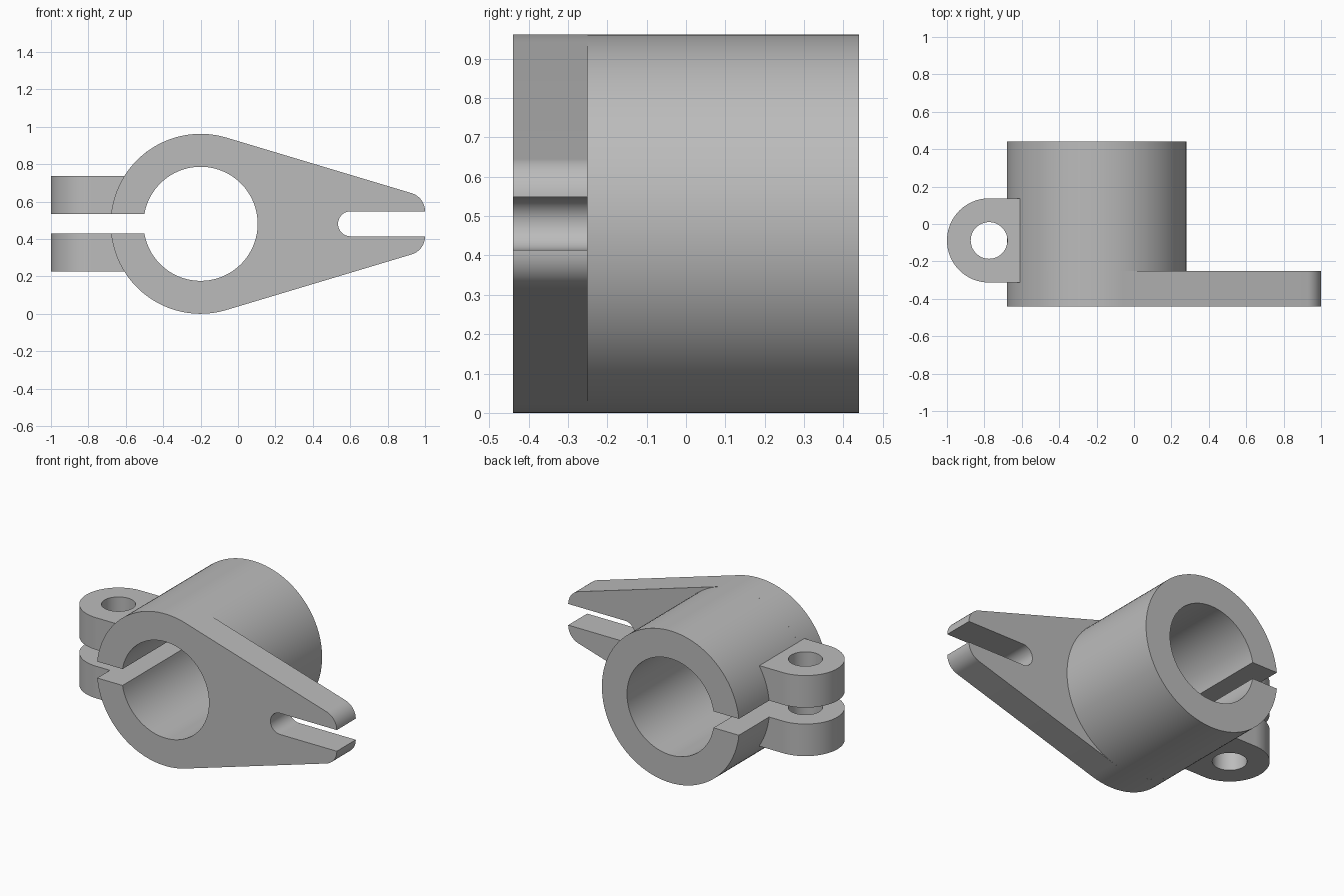
import bpy, bmesh, math
from mathutils import Vector

cube = bpy.data.objects.get("Cube")
if cube:
    bpy.data.objects.remove(cube, do_unlink=True)

metal = bpy.data.materials.new("light grey")
metal.use_nodes = True
metal.diffuse_color = (0.5, 0.5, 0.5, 1)
metal.node_tree.nodes["Principled BSDF"].inputs["Base Color"].default_value = (0.5, 0.5, 0.5, 1)

CX, CZ = -0.2, 0.481          # bore axis
R, BORE = 0.481, 0.305        # tube radii
SLIT, SLOT = 0.052, 0.067     # half widths of clamp slit and arm slot
FRONT, STEP, BACK = -0.44, -0.25, 0.44


def arc(cx, cy, r, start, end, n):
    angles = [start + (end - start) * i / n for i in range(n + 1)]
    return [(cx + r * math.cos(a), cy + r * math.sin(a)) for a in angles]


def mirrored(half):
    """Close an upper half outline with its reflection below the axis."""
    return half + [(u, -v) for u, v in reversed(half)]


def prism(name, loops, start, end, place):
    """Fill outlines (extra loops are holes) and extrude from start to end."""
    bm = bmesh.new()
    for loop in loops:
        verts = [bm.verts.new(place(u, v, start)) for u, v in loop]
        for a, b in zip(verts, verts[1:] + verts[:1]):
            bm.edges.new((a, b))
    bmesh.ops.remove_doubles(bm, verts=bm.verts[:], dist=1e-5)
    bmesh.ops.triangle_fill(bm, edges=bm.edges[:], use_beauty=True)
    bmesh.ops.dissolve_limit(bm, angle_limit=0.001, verts=[], edges=bm.edges[:])
    result = bmesh.ops.extrude_face_region(bm, geom=bm.faces[:], use_keep_orig=True)
    moved = [g for g in result["geom"] if isinstance(g, bmesh.types.BMVert)]
    shift = Vector(place(0, 0, end)) - Vector(place(0, 0, start))
    bmesh.ops.translate(bm, verts=moved, vec=shift)
    bmesh.ops.recalc_face_normals(bm, faces=bm.faces[:])
    mesh = bpy.data.meshes.new(name)
    bm.to_mesh(mesh)
    bm.free()
    mesh.materials.append(metal)
    obj = bpy.data.objects.new(name, mesh)
    bpy.context.collection.objects.link(obj)
    bpy.ops.object.select_all(action="DESELECT")
    obj.select_set(True)
    bpy.context.view_layer.objects.active = obj
    bpy.ops.object.shade_smooth_by_angle(angle=math.radians(30))
    return obj


def along_y(u, v, d):
    return (u, d, v + CZ)


def along_z(u, v, d):
    return (u, v, d)


# Split tube: outer and inner arcs leaving the clamp slit open
outer_a = math.pi - math.asin(SLIT / R)
inner_a = math.pi - math.asin(SLIT / BORE)
bore = arc(CX, 0, BORE, -inner_a, inner_a, 96)
prism("clamp_tube", [arc(CX, 0, R, outer_a, -outer_a, 96) + bore], STEP, BACK, along_y)

# Front flange: tangent arm with rounded tips and an open slot
tilt = math.radians(73.3)
nx, nz = math.cos(tilt), math.sin(tilt)
tip = (R - nx * (1 - CX) - nz * SLOT) / (1 - nx)
half = arc(CX, 0, R, outer_a, tilt, 40)
half += arc(1 - tip, SLOT, tip, tilt, 0, 12)
half += arc(0.535 + SLOT, 0, SLOT, math.pi / 2, math.pi, 10)
prism("slotted_flange_arm", [mirrored(half) + bore], FRONT, STEP, along_y)

# Clamp lugs: rounded ears with a bolt hole, above and below the slit
LX, LY, LR = -0.775, -0.088, 0.225
ear = arc(LX, LY, LR, math.pi / 2, 1.5 * math.pi, 40) + [(-0.61, LY - LR), (-0.61, LY + LR)]
hole = arc(LX, LY, 0.098, 0, 2 * math.pi, 48)[:-1]
for name, side in (("upper_clamp_lug", 1), ("lower_clamp_lug", -1)):
    prism(name, [ear, hole], CZ + side * SLIT, CZ + side * 0.255, along_z)
